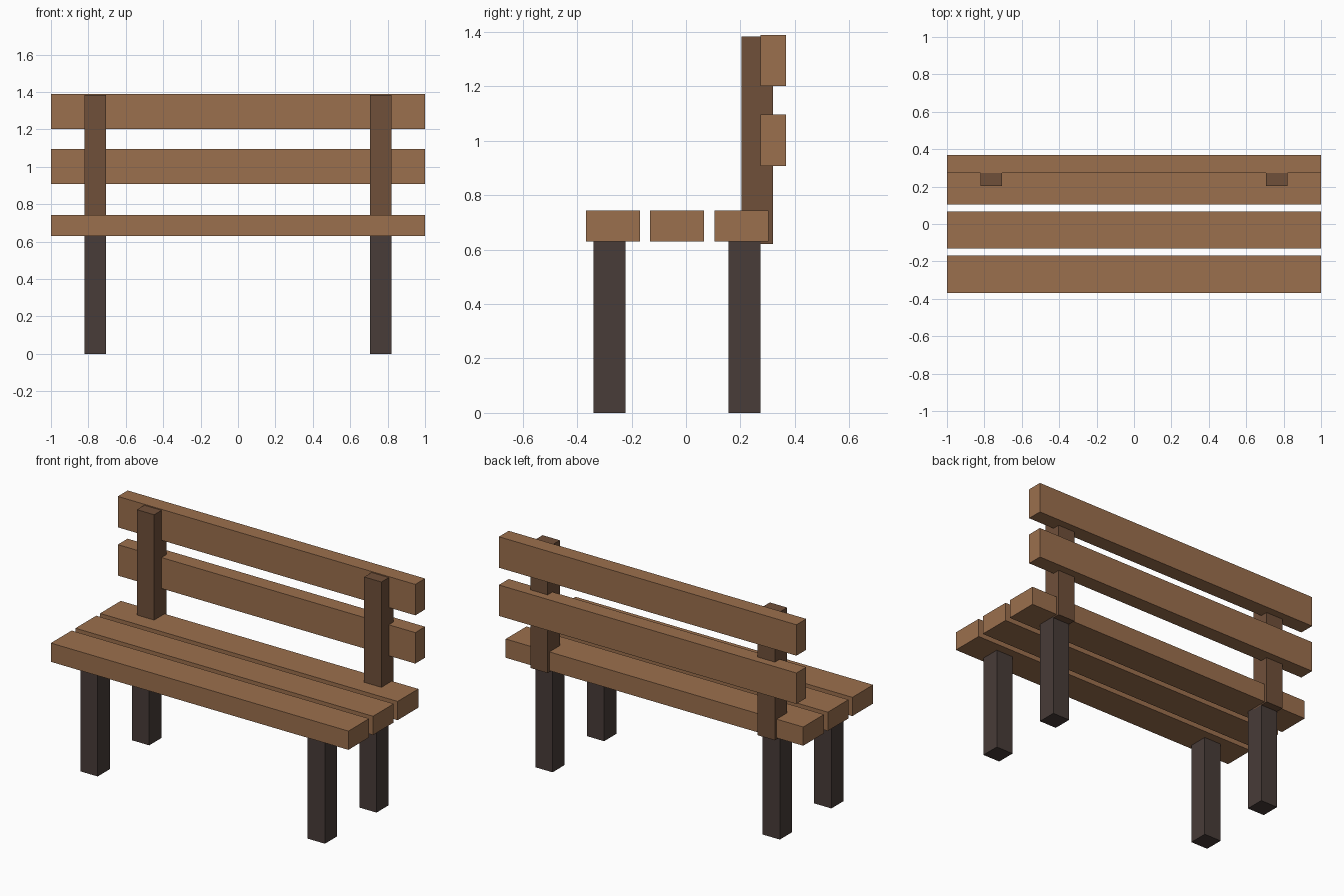
import bpy

if "Cube" in bpy.data.objects:
    bpy.data.objects.remove(bpy.data.objects["Cube"])


def material(name, rgb):
    mat = bpy.data.materials.new(name)
    mat.diffuse_color = (*rgb, 1)
    mat.use_nodes = True
    mat.node_tree.nodes["Principled BSDF"].inputs["Base Color"].default_value = mat.diffuse_color
    return mat


def box(name, x, y, z, mat):
    """Box spanning the (min, max) ranges x, y and z."""
    spans = (x, y, z)
    bpy.ops.mesh.primitive_cube_add(size=1, location=[(a + b) / 2 for a, b in spans])
    obj = bpy.context.object
    obj.name = name
    obj.scale = [b - a for a, b in spans]
    bpy.ops.object.transform_apply(location=False, rotation=False, scale=True)
    obj.data.materials.append(mat)
    return obj


plank = material("plank_wood", (0.33, 0.16, 0.075))
post = material("post_wood", (0.16, 0.08, 0.042))
dark = material("dark_leg", (0.065, 0.045, 0.04))

FULL = (-1, 1)

# Seat planks, front to back
for i, y in enumerate((-0.368, -0.132, 0.104)):
    box(f"seat_plank_{i + 1}", FULL, (y, y + 0.199), (0.629, 0.743), plank)

# Backrest planks, behind the posts
for name, z in (("lower", 0.908), ("upper", 1.201)):
    box(f"{name}_back_plank", FULL, (0.274, 0.368), (z, z + 0.188), plank)

# Legs and backrest posts, mirrored left and right
for side, cx in (("left", -0.764), ("right", 0.764)):
    x = (cx - 0.058, cx + 0.058)
    box(f"front_leg_{side}", x, (-0.339, -0.222), (0, 0.631), dark)
    box(f"back_leg_{side}", x, (0.156, 0.273), (0, 0.631), dark)
    box(f"back_post_{side}", x, (0.203, 0.32), (0.621, 1.383), post)
